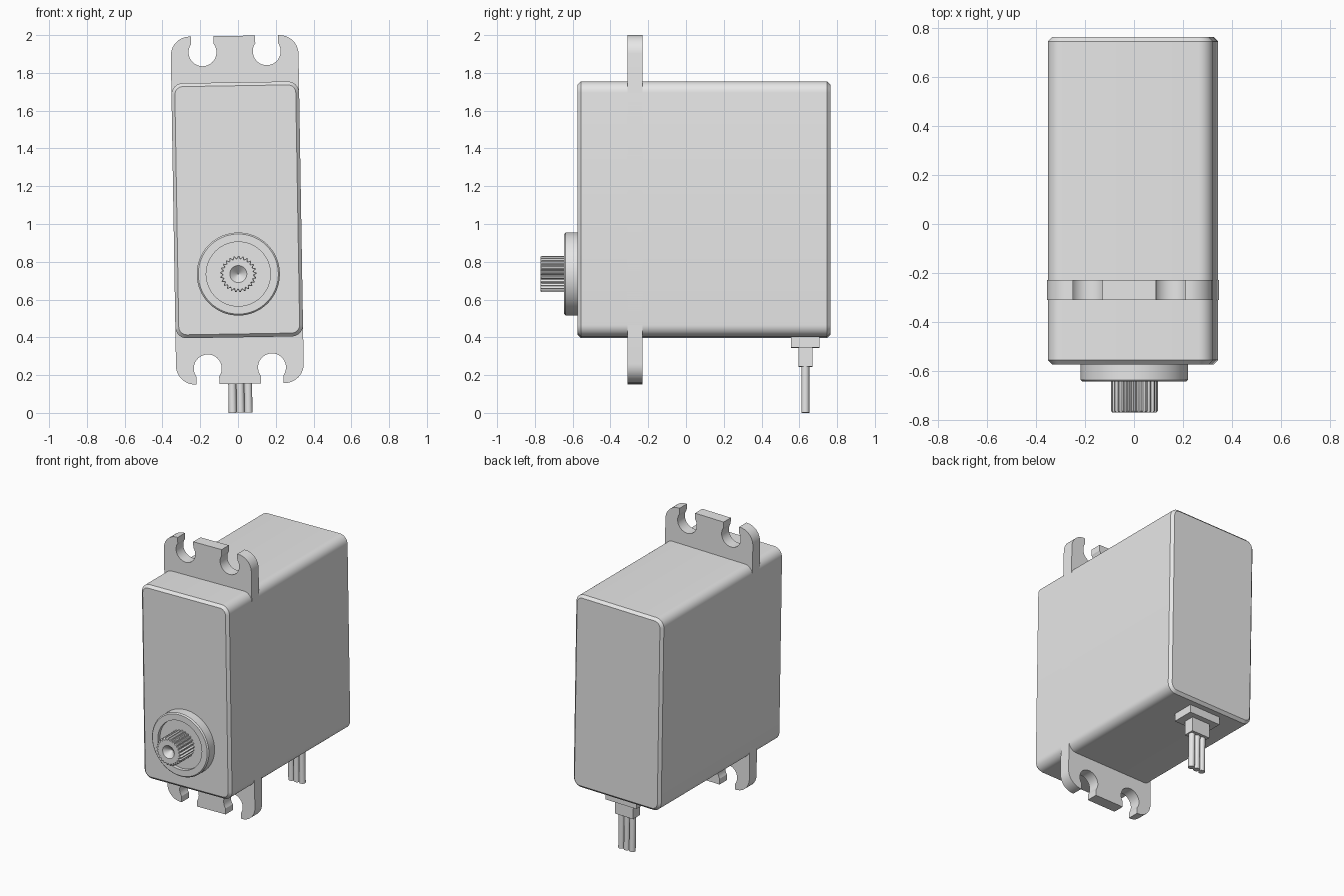
import bpy
import math
from mathutils import Matrix, Vector

if "Cube" in bpy.data.objects:
    bpy.data.objects.remove(bpy.data.objects["Cube"], do_unlink=True)

grey = bpy.data.materials.new("plain grey")
grey.use_nodes = True
grey.diffuse_color = (0.8, 0.8, 0.8, 1)
grey.node_tree.nodes["Principled BSDF"].inputs["Base Color"].default_value = grey.diffuse_color

# The whole unit leans slightly about the front-back axis
LEAN = Matrix.Translation((-0.004, 0, 1.075)) @ Matrix.Rotation(math.radians(-0.95), 4, "Y")
HALF_W, HALF_H = 0.338, 0.675


def loft(name, rings, angle=30):
    """Skin matching closed rings of points and cap both ends."""
    n = len(rings[0])
    verts = [LEAN @ Vector(p) for ring in rings for p in ring]
    faces = [(k * n + i, k * n + (i + 1) % n, (k + 1) * n + (i + 1) % n, (k + 1) * n + i)
             for k in range(len(rings) - 1) for i in range(n)]
    faces += [tuple(reversed(range(n))), tuple(range(len(verts) - n, len(verts)))]
    mesh = bpy.data.meshes.new(name)
    mesh.from_pydata(verts, [], faces)
    mesh.materials.append(grey)
    obj = bpy.data.objects.new(name, mesh)
    bpy.context.collection.objects.link(obj)
    bpy.ops.object.select_all(action="DESELECT")
    obj.select_set(True)
    bpy.context.view_layer.objects.active = obj
    bpy.ops.object.mode_set(mode="EDIT")
    bpy.ops.mesh.select_all(action="SELECT")
    bpy.ops.mesh.normals_make_consistent(inside=False)
    bpy.ops.object.mode_set(mode="OBJECT")
    bpy.ops.object.shade_smooth_by_angle(angle=math.radians(angle))
    return obj


def arc(cx, cz, r, start, end, steps):
    """Points on an arc, angles in degrees."""
    angles = [math.radians(start + (end - start) * i / steps) for i in range(steps + 1)]
    return [(cx + r * math.cos(a), cz + r * math.sin(a)) for a in angles]


def at_y(points, y):
    return [(x, y, z) for x, z in points]


def rounded(hw, hh, r):
    """Rounded rectangle outline."""
    points = []
    for i, (sx, sz) in enumerate([(1, 1), (-1, 1), (-1, -1), (1, -1)]):
        points += arc(sx * (hw - r), sz * (hh - r), r, 90 * i, 90 * i + 90, 8)
    return points


def box(name, x, y, z):
    loft(name, [[(x[0], y[0], h), (x[1], y[0], h), (x[1], y[1], h), (x[0], y[1], h)] for h in z])


# Case with chamfered front and back rims
outer = rounded(HALF_W, HALF_H, 0.06)
inner = rounded(HALF_W - 0.018, HALF_H - 0.018, 0.042)
loft("case", [at_y(inner, -0.575), at_y(outer, -0.557), at_y(outer, 0.747), at_y(inner, 0.765)])

# Mounting flange with open keyhole slots, one quarter mirrored twice
top, hole_x, hole_r, neck = 0.921, 0.17, 0.074, 0.06
hole_z = top - 0.084
gap = math.degrees(math.acos(neck / hole_r))
quarter = [(hole_x - neck, top)]
quarter += arc(hole_x, hole_z, hole_r, 180 - gap, 360 + gap, 24)
quarter += [(hole_x + neck, top)]
quarter += arc(HALF_W - 0.1, top - 0.1, 0.1, 90, 0, 10)
half = quarter + [(x, -z) for x, z in reversed(quarter)]
outline = half + [(-x, z) for x, z in reversed(half)]
loft("mounting_flange", [at_y(outline, -0.31), at_y(outline, -0.23)])

# Output bearing collar with a recessed face
SHAFT_Z = -0.34


def circle(r, y, n):
    return at_y(arc(0, SHAFT_Z, r, 0, 360, n)[:-1], y)


collar = [(0.22, -0.57), (0.22, -0.637), (0.212, -0.645), (0.17, -0.645), (0.17, -0.62)]
loft("bearing_collar", [circle(r, y, 64) for r, y in collar])

# Splined output shaft with a conical centre hole
TEETH = 25


def spline(tip, y):
    radii = [tip, tip, tip - 0.011, tip - 0.011]
    ring = arc(0, SHAFT_Z, 1, 0, 360, TEETH * 4)[:-1]
    return [(x * radii[i % 4], y, SHAFT_Z + (z - SHAFT_Z) * radii[i % 4])
            for i, (x, z) in enumerate(ring)]


loft("output_shaft", [spline(0.096, -0.61), spline(0.096, -0.764), spline(0.091, -0.77),
                      circle(0.045, -0.77, TEETH * 4), circle(0.002, -0.73, TEETH * 4)])

# Cable exit: grommet plate, block and three wires
box("grommet_plate", (-0.12, 0.12), (0.555, 0.708), (-0.73, -0.66))
box("grommet_block", (-0.07, 0.07), (0.595, 0.67), (-0.83, -0.72))
for side, x in (("right", -0.042), ("middle", 0), ("left", 0.042)):
    section = arc(x, 0.632, 0.021, 0, 360, 20)[:-1]
    loft("wire_" + side, [[(a, b, z) for a, b in section] for z in (-1.074, -0.82)])
